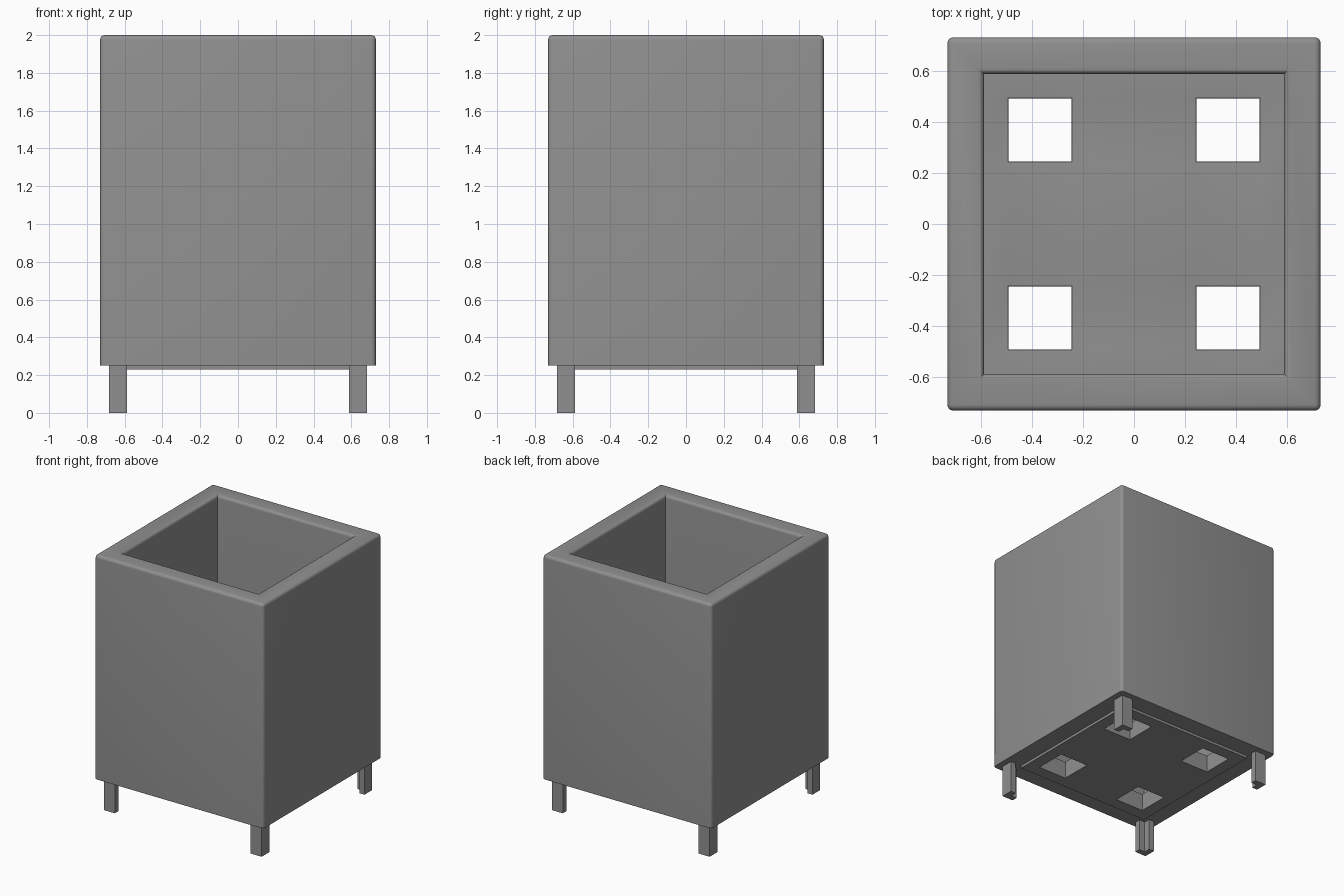
import bpy, bmesh

if "Cube" in bpy.data.objects:
    bpy.data.objects.remove(bpy.data.objects["Cube"])

grey = bpy.data.materials.new("warm_grey")
grey.diffuse_color = (0.28, 0.28, 0.28, 1)
grey.use_nodes = True
grey.node_tree.nodes["Principled BSDF"].inputs["Base Color"].default_value = grey.diffuse_color

OUT, INN = 0.73, 0.587        # half widths of the shell and the opening
BASE, TOP = 0.25, 2.0
FLOOR_LOW, FLOOR_TOP = 0.23, 0.37


def finish(name, bm, smooth=True):
    bmesh.ops.recalc_face_normals(bm, faces=bm.faces[:])
    mesh = bpy.data.meshes.new(name)
    bm.to_mesh(mesh)
    bm.free()
    mesh.materials.append(grey)
    obj = bpy.data.objects.new(name, mesh)
    bpy.context.collection.objects.link(obj)
    if smooth:
        bpy.ops.object.select_all(action='DESELECT')
        obj.select_set(True)
        bpy.context.view_layer.objects.active = obj
        bpy.ops.object.shade_smooth_by_angle(angle=0.7)
    return obj


def bevel(bm, edges, width, segments):
    bmesh.ops.bevel(bm, geom=edges, offset=width, segments=segments,
                    profile=0.5, affect='EDGES', clamp_overlap=True)


# Square shell: four rings joined into a closed wall with a rounded rim
bm = bmesh.new()
rings = []
for half, z in ((OUT, BASE), (OUT, TOP), (INN, TOP), (INN, BASE)):
    rings.append([bm.verts.new((sx * half, sy * half, z))
                  for sx, sy in ((-1, -1), (1, -1), (1, 1), (-1, 1))])
for r in range(4):
    a, b = rings[r], rings[(r + 1) % 4]
    for i in range(4):
        j = (i + 1) % 4
        bm.faces.new((a[i], a[j], b[j], b[i]))
bmesh.ops.recalc_face_normals(bm, faces=bm.faces[:])


def is_outer(v):
    return abs(v.co.x) > OUT - 0.01


def is_top(v):
    return v.co.z > TOP - 0.01


rounded = []
for e in bm.edges:
    v, w = e.verts
    same_ring = is_outer(v) == is_outer(w)
    rim = same_ring and is_top(v) and is_top(w)
    corner = is_outer(v) and is_outer(w) and is_top(v) != is_top(w)
    if rim or corner:
        rounded.append(e)
bevel(bm, rounded, 0.024, 4)
finish("planter_shell", bm)

# Floor slab with four square drainage holes
bm = bmesh.new()
cuts = (-INN, -0.49, -0.245, 0.245, 0.49, INN)
grid = [[bm.verts.new((x, y, FLOOR_LOW)) for y in cuts] for x in cuts]
for i in range(5):
    for j in range(5):
        if i in (1, 3) and j in (1, 3):
            continue
        bm.faces.new((grid[i][j], grid[i + 1][j],
                      grid[i + 1][j + 1], grid[i][j + 1]))
new = bmesh.ops.extrude_face_region(bm, geom=bm.faces[:], use_keep_orig=True)
for g in new["geom"]:
    if isinstance(g, bmesh.types.BMVert):
        g.co.z = FLOOR_TOP
bmesh.ops.recalc_face_normals(bm, faces=bm.faces[:])
hole_rims = [e for e in bm.edges
             if all(v.co.z > FLOOR_TOP - 0.01 and max(abs(v.co.x), abs(v.co.y)) < 0.5
                    for v in e.verts)
             and len(e.link_faces) == 2 and e.calc_face_angle() > 1]
bevel(bm, hole_rims, 0.008, 2)
finish("drained_floor", bm)

# Angle-section legs, open towards the middle
A, B, T = 0.587, 0.682, 0.045
section = ((A, B), (B, B), (B, A), (B - T, A), (B - T, B - T), (A, B - T))
for sx, side in ((-1, "left"), (1, "right")):
    for sy, end in ((-1, "front"), (1, "back")):
        bm = bmesh.new()
        foot = bm.faces.new([bm.verts.new((sx * x, sy * y, 0)) for x, y in section])
        new = bmesh.ops.extrude_face_region(bm, geom=[foot], use_keep_orig=True)
        for g in new["geom"]:
            if isinstance(g, bmesh.types.BMVert):
                g.co.z = BASE
        finish(f"{end}_{side}_leg", bm, smooth=False)
